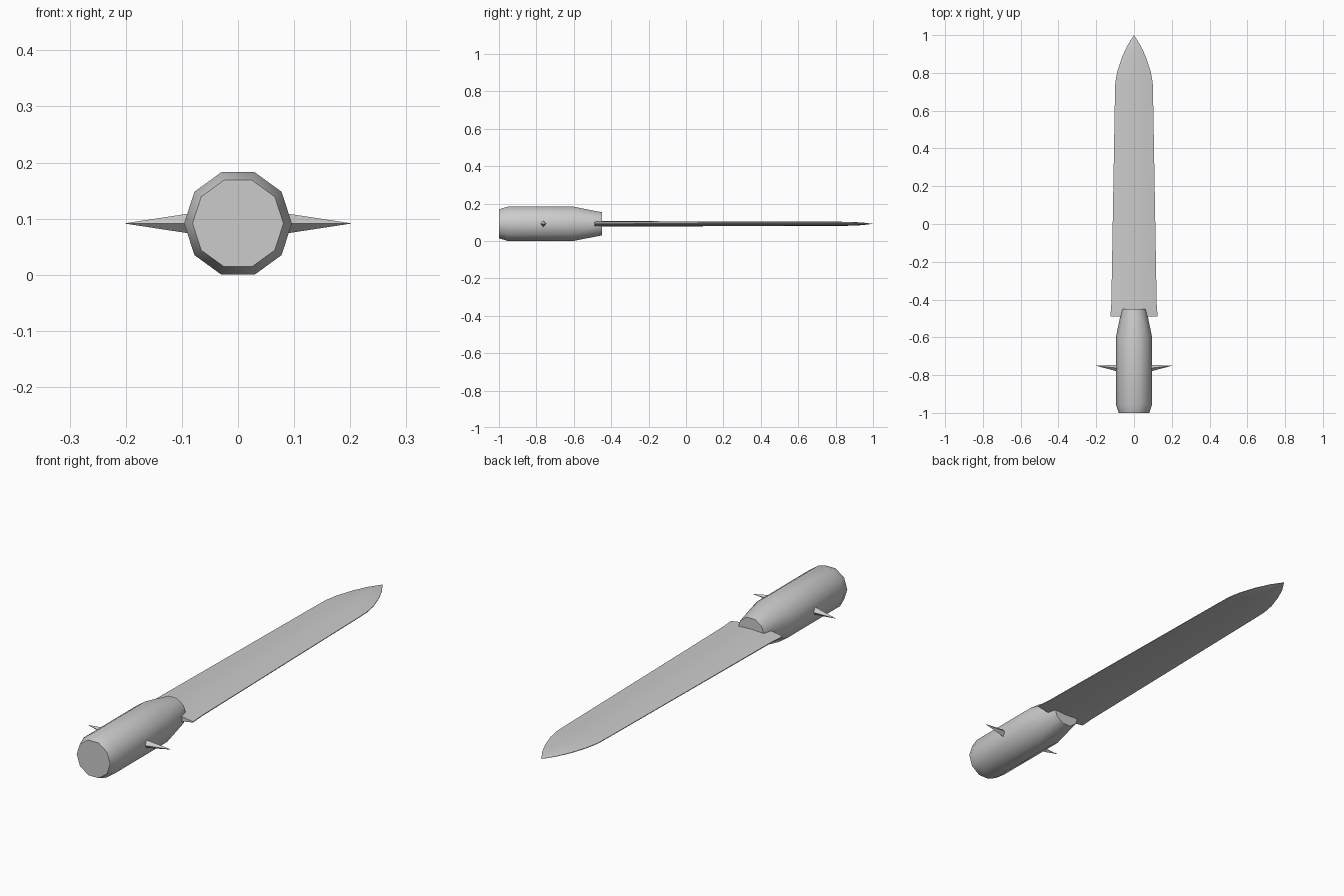
import bpy, bmesh, math

if "Cube" in bpy.data.objects:
    bpy.data.objects.remove(bpy.data.objects["Cube"])

ZC = 0.0915  # height of the central axis

grey = bpy.data.materials.new("light grey")
grey.diffuse_color = (0.6, 0.6, 0.6, 1)
grey.use_nodes = True
grey.node_tree.nodes["Principled BSDF"].inputs["Base Color"].default_value = grey.diffuse_color


def finish(bm, name, angle):
    bmesh.ops.recalc_face_normals(bm, faces=bm.faces)
    me = bpy.data.meshes.new(name)
    bm.to_mesh(me)
    bm.free()
    ob = bpy.data.objects.new(name, me)
    bpy.context.collection.objects.link(ob)
    me.materials.append(grey)
    bpy.ops.object.select_all(action='DESELECT')
    ob.select_set(True)
    bpy.context.view_layer.objects.active = ob
    bpy.ops.object.shade_smooth_by_angle(angle=math.radians(angle))
    return ob


def loft(bm, rings, tip=None):
    """Bridge closed rings, cap the start, cap or point the end."""
    rings = [[bm.verts.new(p) for p in r] for r in rings]
    n = len(rings[0])
    for a, b in zip(rings, rings[1:]):
        for i in range(n):
            j = (i + 1) % n
            bm.faces.new((a[i], a[j], b[j], b[i]))
    bm.faces.new(rings[0])
    if tip:
        t = bm.verts.new(tip)
        for i in range(n):
            bm.faces.new((rings[-1][i], rings[-1][(i + 1) % n], t))
    else:
        bm.faces.new(rings[-1])


# Handle: ten-sided grip with bevelled pommel and tapered collar
def decagon(y, r):
    return [(r * math.cos(k * math.pi / 5), y, ZC + r * math.sin(k * math.pi / 5))
            for k in range(10)]


bm = bmesh.new()
loft(bm, [decagon(y, r) for y, r in
          ((-1.0, 0.081), (-0.955, 0.096), (-0.6, 0.096), (-0.45, 0.065))])
finish(bm, "handle", 37)


# Blade: thin lens section, narrowing to a point
def lens(y, w, t):
    top = [(-1, 0.12), (-0.5, 0.8), (0, 1), (0.5, 0.8), (1, 0.12)]
    pts = top + [(x, -z) for x, z in reversed(top)]
    return [(x * w, y, ZC + z * t) for x, z in pts]


bm = bmesh.new()
loft(bm, [lens(*s) for s in
          ((-0.49, 0.125, 0.015), (-0.42, 0.12, 0.0145), (0.1, 0.111, 0.013),
           (0.68, 0.101, 0.012), (0.75, 0.099, 0.012), (0.81, 0.088, 0.0115),
           (0.885, 0.063, 0.010), (0.945, 0.035, 0.007))],
     tip=(0, 1.0, ZC))
finish(bm, "blade", 30)

# Guard spikes: four-sided points on both sides of the grip
for side, name in ((1, "right_spike"), (-1, "left_spike")):
    bm = bmesh.new()
    base = [(side * 0.085, -0.763 + 0.018 * math.cos(k * math.pi / 2),
             ZC + 0.018 * math.sin(k * math.pi / 2)) for k in range(4)]
    loft(bm, [base], tip=(side * 0.203, -0.75, ZC))
    finish(bm, name, 20)
